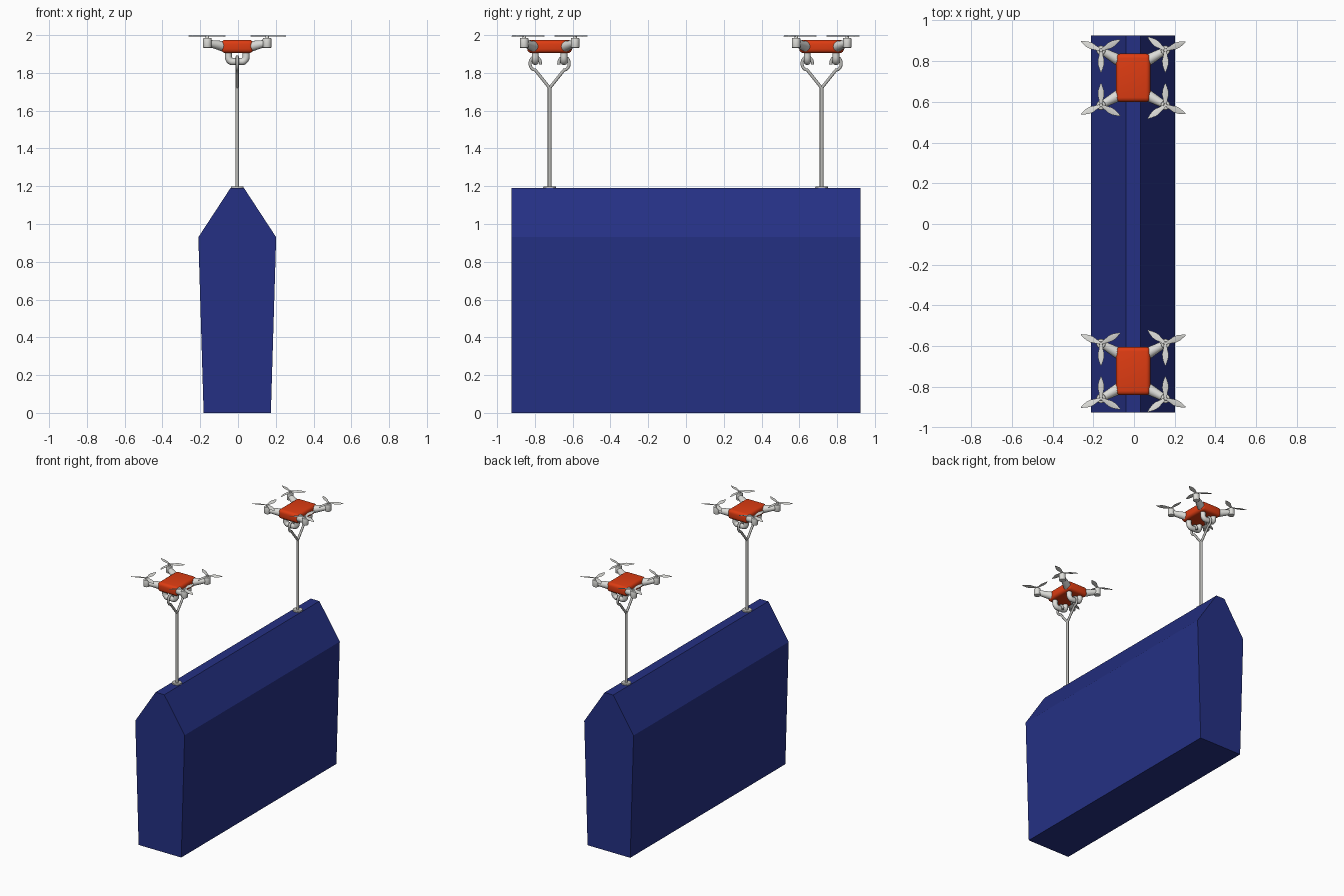
import bpy
import bmesh
from math import sin, cos, pi, radians
from mathutils import Vector, Matrix

cube = bpy.data.objects.get("Cube")
if cube:
    bpy.data.objects.remove(cube, do_unlink=True)


def material(name, rgb):
    mat = bpy.data.materials.new(name)
    mat.use_nodes = True
    mat.diffuse_color = (*rgb, 1)
    mat.node_tree.nodes["Principled BSDF"].inputs["Base Color"].default_value = (*rgb, 1)
    return mat


BLUE = material("navy blue", (0.018, 0.03, 0.23))
RED = material("orange red", (0.73, 0.045, 0.006))
WHITE = material("off white", (0.72, 0.72, 0.69))
GREY = material("steel grey", (0.5, 0.5, 0.48))
CX = -0.004


def add_object(name, mesh, mat, smooth=True):
    mesh.materials.clear()
    mesh.materials.append(mat)
    obj = bpy.data.objects.new(name, mesh)
    bpy.context.collection.objects.link(obj)
    if smooth:
        bpy.ops.object.select_all(action="DESELECT")
        obj.select_set(True)
        bpy.context.view_layer.objects.active = obj
        bpy.ops.object.shade_smooth_by_angle(angle=radians(40))
    return obj


def from_bmesh(name, bm, mat, smooth=True):
    bmesh.ops.recalc_face_normals(bm, faces=bm.faces)
    mesh = bpy.data.meshes.new(name)
    bm.to_mesh(mesh)
    bm.free()
    return add_object(name, mesh, mat, smooth)


def cone(name, start, end, r1, r2, mat, bevel=0.0):
    start, end = Vector(start), Vector(end)
    axis = end - start
    turn = axis.to_track_quat("Z", "Y").to_matrix().to_4x4()
    bm = bmesh.new()
    bmesh.ops.create_cone(bm, cap_ends=True, segments=20, radius1=r1, radius2=r2,
                          depth=axis.length,
                          matrix=Matrix.Translation((start + end) / 2) @ turn)
    if bevel:
        rims = [e for e in bm.edges if any(len(f.verts) > 4 for f in e.link_faces)]
        bmesh.ops.bevel(bm, geom=rims, offset=bevel, segments=2, profile=0.5, affect="EDGES")
    return from_bmesh(name, bm, mat)


def tube(name, points, radius, mat):
    curve = bpy.data.curves.new(name, "CURVE")
    curve.dimensions = "3D"
    curve.bevel_depth = radius
    curve.bevel_resolution = 3
    curve.use_fill_caps = True
    spline = curve.splines.new("POLY")
    spline.points.add(len(points) - 1)
    for p, co in zip(spline.points, points):
        p.co = (*co, 1)
    temp = bpy.data.objects.new(name + "_path", curve)
    bpy.context.collection.objects.link(temp)
    bpy.context.view_layer.update()
    mesh = bpy.data.meshes.new_from_object(temp.evaluated_get(bpy.context.evaluated_depsgraph_get()))
    bpy.data.objects.remove(temp, do_unlink=True)
    return add_object(name, mesh, mat)


def container():
    # tapered profile extruded along y
    half = [(0.178, 0), (0.206, 0.93), (0.036, 1.19)]
    outline = half + [(-x, z) for x, z in reversed(half)]
    bm = bmesh.new()
    face = bm.faces.new([bm.verts.new((CX + x, -0.925, z)) for x, z in outline])
    grown = bmesh.ops.extrude_face_region(bm, geom=[face])
    moved = [v for v in grown["geom"] if isinstance(v, bmesh.types.BMVert)]
    bmesh.ops.translate(bm, verts=moved, vec=(0, 1.85, 0))
    from_bmesh("container", bm, BLUE, smooth=False)


def propeller(name, hub, angles):
    # pitched leaf-shaped blades: (distance, half width)
    stations = [(0.008, 0.008), (0.03, 0.011), (0.05, 0.016), (0.07, 0.015), (0.09, 0.009), (0.108, 0.002)]
    bm = bmesh.new()
    for angle in angles:
        place = (Matrix.Translation(hub) @ Matrix.Rotation(radians(angle), 4, "Z")
                 @ Matrix.Rotation(radians(10), 4, "X"))
        rings = []
        for d, w in stations:
            section = [(d, -w, 0), (d, 0, 0.002), (d, w, 0), (d, 0, -0.002)]
            rings.append([bm.verts.new(place @ Vector(p)) for p in section])
        for a, b in zip(rings, rings[1:]):
            for i in range(4):
                j = (i + 1) % 4
                bm.faces.new((a[i], a[j], b[j], b[i]))
        bm.faces.new(rings[0])
        bm.faces.new(rings[-1])
    from_bmesh(name, bm, WHITE)


def drone(tag, cy):
    # rounded body
    bm = bmesh.new()
    bmesh.ops.create_cube(bm, size=1, matrix=Matrix.Translation((CX, cy, 1.94))
                          @ Matrix.Diagonal((0.17, 0.237, 0.07, 1)))
    bmesh.ops.bevel(bm, geom=bm.edges[:], offset=0.022, segments=4, profile=0.5, affect="EDGES")
    from_bmesh(tag + "_drone_body", bm, RED)

    # arms, motors and propellers
    for sx in (-1, 1):
        for sy in (-1, 1):
            part = f"{tag}_{'left' if sx > 0 else 'right'}_{'rear' if sy > 0 else 'fore'}_"
            x, y = CX + sx * 0.158, cy + sy * 0.135
            cone(part + "arm", (CX + sx * 0.06, cy + sy * 0.08, 1.938), (x, y, 1.958), 0.03, 0.017, WHITE)
            cone(part + "motor", (x, y, 1.932), (x, y, 1.985), 0.023, 0.023, WHITE, 0.005)
            cone(part + "hub", (x, y, 1.983), (x, y, 1.999), 0.01, 0.008, WHITE)
            propeller(part + "propeller", (x, y, 1.995), [sy * a for a in (-90, 29 if sx < 0 else 23, 156 if sx < 0 else 143)])

    # carrying handles and the hooks that hold them
    fork = (CX, cy, 1.72)
    for sy in (-1, 1):
        side = tag + ("_rear" if sy > 0 else "_fore")
        hy = cy + sy * 0.076
        bend = [(CX + 0.047 * (-1 if k < 6 else 1) + 0.027 * (cos(pi + pi * k / 10) + (1 if k < 6 else -1)),
                 hy, 1.885 + 0.027 * sin(pi + pi * k / 10)) for k in range(11) if k != 5]
        tube(side + "_handle", [(CX - 0.047, hy, 1.92)] + bend + [(CX + 0.047, hy, 1.92)], 0.019, WHITE)
        hook = [(CX, hy + sy * 0.028 * sin(radians(a)), 1.85 - 0.035 * cos(radians(a)))
                for a in range(0, 281, 20)]
        tube(side + "_hook", [fork, (CX, cy + sy * 0.06, 1.795)] + hook, 0.0085, GREY)

    # pole and foot plate
    cone(tag + "_pole", (CX, cy, 1.188), (CX, cy, 1.725), 0.01, 0.01, GREY)
    cone(tag + "_foot_plate", (CX, cy, 1.188), (CX, cy, 1.198), 0.035, 0.033, GREY)


container()
drone("front", -0.722)
drone("back", 0.718)
